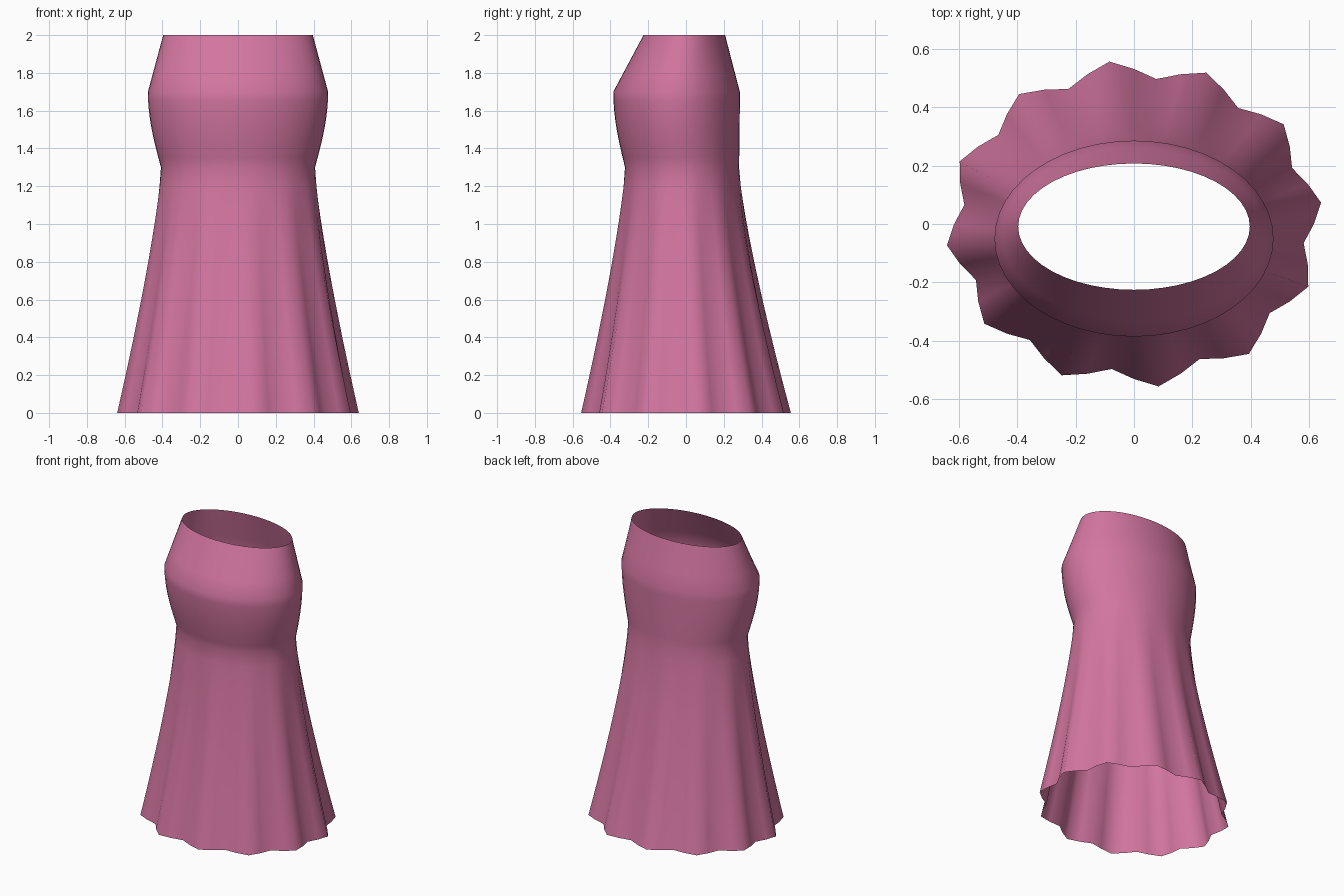
import bpy, bmesh, math

if "Cube" in bpy.data.objects:
    bpy.data.objects.remove(bpy.data.objects["Cube"])

SEG = 48      # points around each ring
FOLDS = 12    # pleats at the hem
# Key rings: (z, half width x, half depth y, centre y)
HEM = (0.0, 0.615, 0.53, 0.0)
WAIST = (1.3, 0.408, 0.302, -0.021)
BUST = (1.7, 0.477, 0.335, -0.05)
NECK = (2.0, 0.396, 0.216, -0.009)
RIPPLE = 0.03


def mix(a, b, t, shape):
    """Blend two key rings: height linearly, the rest by a shaped factor."""
    return (a[0] + (b[0] - a[0]) * t,) + tuple(
        p + (q - p) * shape for p, q in zip(a[1:], b[1:]))


# Profile from hem to neckline, with ripple strength per ring
rings = []
for i in range(14):                      # flared skirt
    t = 1 - i / 14
    rings.append((mix(WAIST, HEM, t, t ** 1.3), RIPPLE * t))
for i in range(8):                       # waist to bust
    t = i / 8
    rings.append((mix(WAIST, BUST, t, math.sin(t * math.pi / 2)), 0.0))
for i in range(4):                       # straight taper to the neckline
    t = i / 3
    rings.append((mix(BUST, NECK, t, t), 0.0))

# Open, pleated tube
bm = bmesh.new()
loops = []
for (z, rx, ry, cy), amp in rings:
    loop = []
    for k in range(SEG):
        a = 2 * math.pi * k / SEG
        d = amp * math.sin(FOLDS * a)
        loop.append(bm.verts.new(((rx + d) * math.cos(a),
                                  cy + (ry + d) * math.sin(a), z)))
    loops.append(loop)
for lo, hi in zip(loops, loops[1:]):
    for k in range(SEG):
        n = (k + 1) % SEG
        bm.faces.new((lo[k], lo[n], hi[n], hi[k])).smooth = True

mesh = bpy.data.meshes.new("dress")
bm.to_mesh(mesh)
bm.free()
dress = bpy.data.objects.new("dress", mesh)
bpy.context.collection.objects.link(dress)

# Pink cloth
pink = bpy.data.materials.new("pink cloth")
pink.diffuse_color = (0.65, 0.18, 0.35, 1.0)
pink.use_nodes = True
pink.node_tree.nodes["Principled BSDF"].inputs["Base Color"].default_value = pink.diffuse_color
mesh.materials.append(pink)
